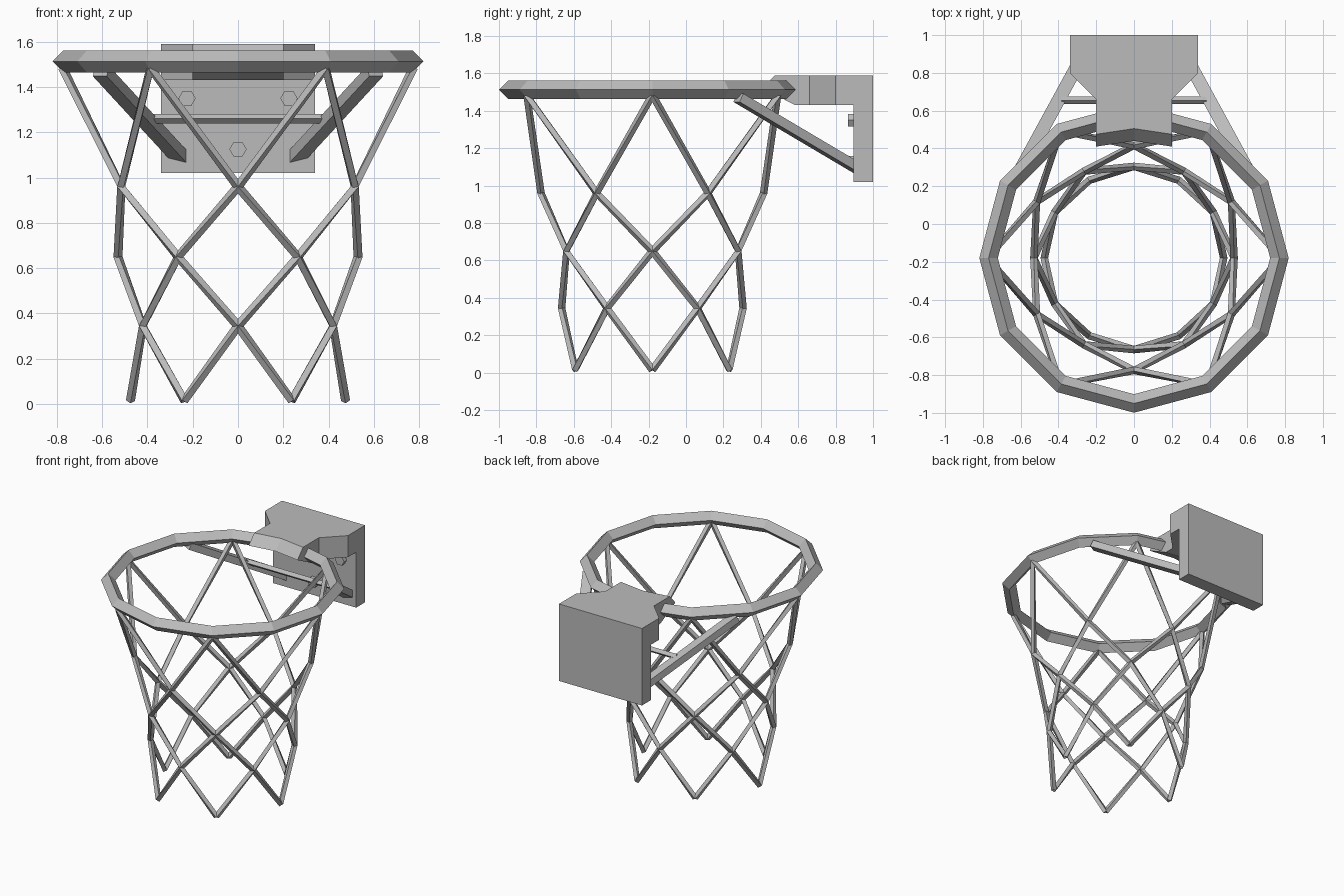
import bpy, bmesh
from math import radians, sin, cos
from mathutils import Vector, Matrix

cube = bpy.data.objects.get("Cube")
if cube:
    bpy.data.objects.remove(cube)

grey = bpy.data.materials.new("light_grey")
grey.use_nodes = True
COLOUR = (0.5, 0.5, 0.5, 1)
grey.diffuse_color = COLOUR
grey.node_tree.nodes["Principled BSDF"].inputs["Base Color"].default_value = COLOUR

CENTRE_Y = -0.18
UP = Vector((0, 0, 1))


def finish(name, bm):
    bmesh.ops.recalc_face_normals(bm, faces=bm.faces)
    mesh = bpy.data.meshes.new(name)
    bm.to_mesh(mesh)
    bm.free()
    mesh.materials.append(grey)
    obj = bpy.data.objects.new(name, mesh)
    bpy.context.collection.objects.link(obj)
    return obj


def loft(bm, sections, closed=False):
    """Skin a row of matching cross-sections, capped unless closed."""
    rings = [[bm.verts.new(p) for p in s] for s in sections]
    n = len(rings[0])
    pairs = list(zip(rings, rings[1:]))
    if closed:
        pairs.append((rings[-1], rings[0]))
    else:
        bm.faces.new(rings[0])
        bm.faces.new(rings[-1])
    for a, b in pairs:
        for i in range(n):
            j = (i + 1) % n
            bm.faces.new((a[i], a[j], b[j], b[i]))


def diamond_tube(bm, path, radius, hint, closed=False):
    """Four-sided tube whose corners point along hint(point)."""
    sections = []
    last = len(path) - 1
    for i, p in enumerate(path):
        before = path[i - 1] if closed or i > 0 else p
        after = path[(i + 1) % len(path)] if closed or i < last else p
        t = ((p - before).normalized() + (after - p).normalized()).normalized()
        h = hint(p)
        a = (h - t * h.dot(t)).normalized() * radius
        b = t.cross(a)
        sections.append([p + a, p + b, p - a, p - b])
    loft(bm, sections, closed)


def polar(r, degrees, z):
    a = radians(degrees)
    return Vector((r * cos(a), CENTRE_Y + r * sin(a), z))


def outward(p):
    return Vector((p.x, p.y - CENTRE_Y, 0))


def box(bm, matrix, size):
    bmesh.ops.create_cube(bm, size=1, matrix=matrix @ Matrix.Diagonal((*size, 1)))


# Twelve-sided rim
bm = bmesh.new()
diamond_tube(bm, [polar(0.77, 30 * i, 1.513) for i in range(12)], 0.049,
             lambda p: UP, closed=True)
finish("rim", bm)

# Net: strands spiral both ways from six hanging points
LEVELS = [(0.775, 1.485), (0.595, 0.96), (0.53, 0.65), (0.485, 0.345), (0.475, 0.015)]
bm = bmesh.new()
for start in range(0, 360, 60):
    for turn in (-30, 30):
        path = [polar(r, start + turn * i, z) for i, (r, z) in enumerate(LEVELS)]
        diamond_tube(bm, path, 0.02, outward)
finish("net", bm)

# Wall plate
bm = bmesh.new()
box(bm, Matrix.Translation((0, 0.948, 1.305)), (0.68, 0.104, 0.57))
finish("wall_plate", bm)

# Flared arm from the plate
bm = bmesh.new()
outline = [(-0.34, 0.896), (-0.34, 0.8), (-0.2, 0.66), (0.2, 0.66), (0.34, 0.8), (0.34, 0.896)]
loft(bm, [[(x, y, z) for x, y in outline] for z in (1.43, 1.59)])
finish("bracket_arm", bm)

# Clamp that grips the rim, bent to follow its curve
bm = bmesh.new()
profile = [(0.66, 1.59), (0.475, 1.59), (0.41, 1.52), (0.585, 1.43), (0.66, 1.43)]
sections = []
for x, bend in ((-0.2, 0), (0, 0.03), (0.2, 0)):
    sections.append([(x, y + (bend if y < 0.6 else 0), z) for y, z in profile])
loft(bm, sections)
finish("rim_clamp", bm)

# Diagonal braces under the rim
for side, label in ((1, "left"), (-1, "right")):
    low = Vector((side * 0.25, 0.93, 1.085))
    high = Vector((side * 0.605, 0.28, 1.47))
    along = (high - low).normalized()
    across = along.cross(UP).normalized()
    normal = across.cross(along)
    frame = Matrix((across, along, normal)).transposed().to_4x4()
    frame.translation = (low + high) / 2
    bm = bmesh.new()
    box(bm, frame, (0.07, (high - low).length, 0.05))
    finish(label + "_brace", bm)

# Bar between the braces
bm = bmesh.new()
diamond_tube(bm, [Vector((x, 0.655, 1.26)) for x in (-0.385, 0.385)], 0.021, lambda p: UP)
finish("cross_bar", bm)

# Hexagonal bolt heads
bm = bmesh.new()
for x, z in ((-0.225, 1.35), (0.225, 1.35), (0, 1.125)):
    turn = Matrix.Rotation(radians(90), 4, "X") @ Matrix.Rotation(radians(30), 4, "Z")
    head = bmesh.ops.create_cone(bm, cap_ends=True, segments=6, radius1=0.038,
                                 radius2=0.038, depth=0.04)
    # Keep points facing sideways
    bmesh.ops.transform(bm, matrix=Matrix.Translation((x, 0.885, z)) @ turn, verts=head["verts"])
finish("bolts", bm)
